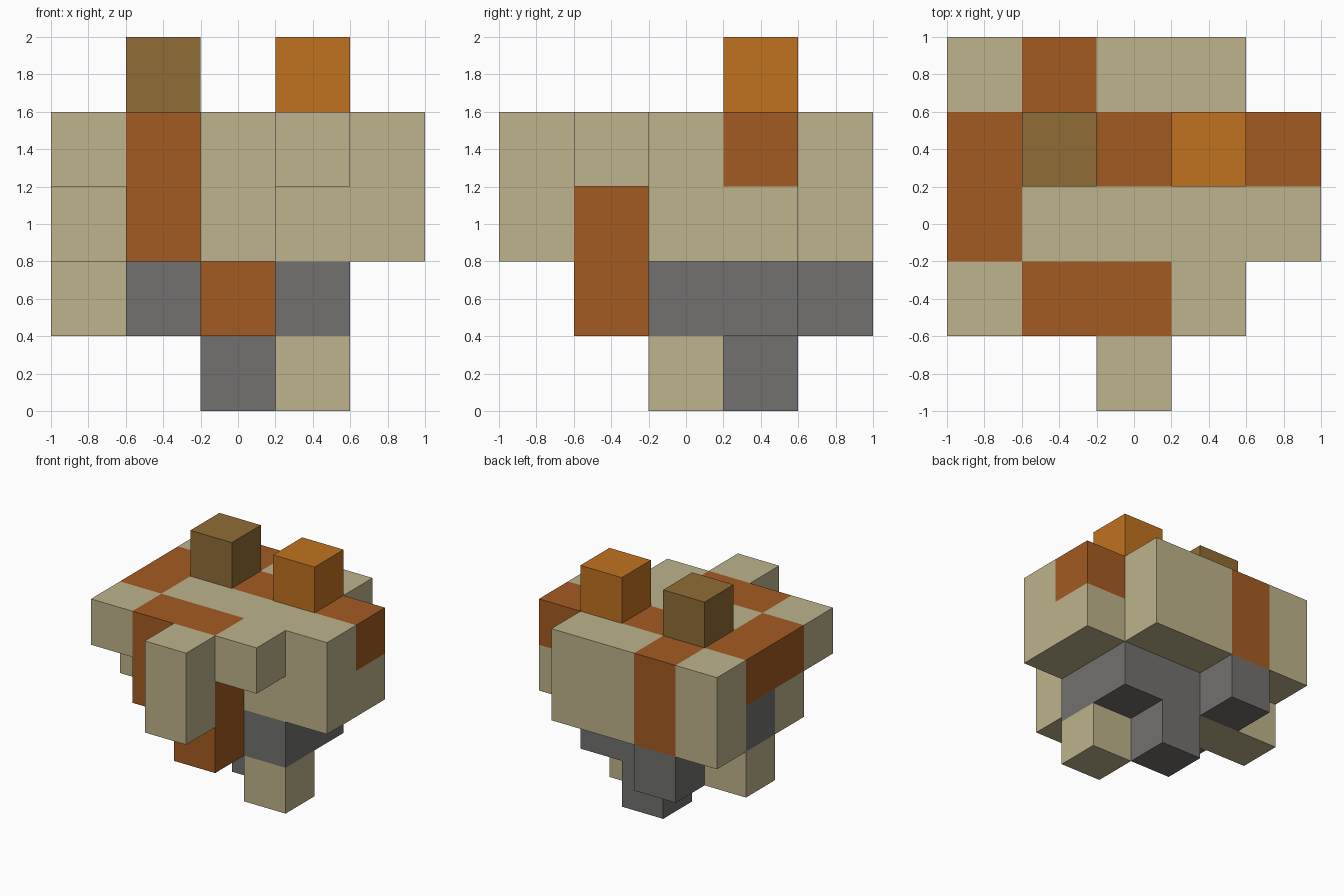
import bpy
import bmesh
from mathutils import Vector

if "Cube" in bpy.data.objects:
    bpy.data.objects.remove(bpy.data.objects["Cube"], do_unlink=True)

CELL = 0.4


def linear(value):
    c = value / 255
    return c / 12.92 if c <= 0.04045 else ((c + 0.055) / 1.055) ** 2.4


def make_material(name, rgb):
    mat = bpy.data.materials.new(name)
    colour = tuple(linear(v) for v in rgb) + (1.0,)
    mat.use_nodes = True
    mat.diffuse_color = colour
    mat.node_tree.nodes["Principled BSDF"].inputs["Base Color"].default_value = colour
    return mat


# Colour letters used in the layer plans
PALETTE = {
    "T": make_material("tan", (190, 179, 140)),
    "R": make_material("rust", (164, 91, 34)),
    "G": make_material("grey", (114, 113, 110)),
    "B": make_material("brown", (144, 108, 53)),
    "O": make_material("orange", (192, 114, 33)),
}
LETTERS = list(PALETTE)

# Block plans from the ground up; rows run from back to front, columns from -x to +x
LAYERS = [
    ("feet", [".....",
              "..G..",
              "...T.",
              ".....",
              "....."]),
    ("lower_body", [".G...",
                    "TTGG.",
                    ".GGG.",
                    "..R..",
                    "....."]),
    ("middle_body", ["TRTT.",
                     "GTTTT",
                     "TTTTT",
                     ".RR..",
                     "..T.."]),
    ("upper_body", ["TRTT.",
                    "RRRRR",
                    "RTTTT",
                    "TRRT.",
                    "..T.."]),
    ("top_posts", [".....",
                   ".B.O.",
                   ".....",
                   ".....",
                   "....."]),
]

# Filled cells by grid position
cells = {}
for k, (_, rows) in enumerate(LAYERS):
    for j, row in enumerate(reversed(rows)):
        for i, letter in enumerate(row):
            if letter != ".":
                cells[i, j, k] = letter


def add_block(bm, pos):
    """Add the exposed sides of one block."""
    centre = (Vector(pos) + Vector((-2, -2, 0.5))) * CELL
    for axis in range(3):
        for sign in (-1, 1):
            beside = list(pos)
            beside[axis] += sign
            if tuple(beside) in cells:
                continue
            normal, u = Vector(), Vector()
            normal[axis] = sign
            u[(axis + 1) % 3] = 1
            v = normal.cross(u)
            corners = [u + v, v - u, -u - v, u - v]
            face = bm.faces.new([bm.verts.new(centre + (normal + c) * CELL / 2)
                                 for c in corners])
            face.material_index = LETTERS.index(cells[pos])


# One object per layer, made as a clean outer shell
for k, (name, _) in enumerate(LAYERS):
    bm = bmesh.new()
    for pos in cells:
        if pos[2] == k:
            add_block(bm, pos)
    bmesh.ops.remove_doubles(bm, verts=bm.verts[:], dist=0.001)
    mesh = bpy.data.meshes.new(name)
    for mat in PALETTE.values():
        mesh.materials.append(mat)
    bm.to_mesh(mesh)
    bm.free()
    bpy.context.collection.objects.link(bpy.data.objects.new(name, mesh))
